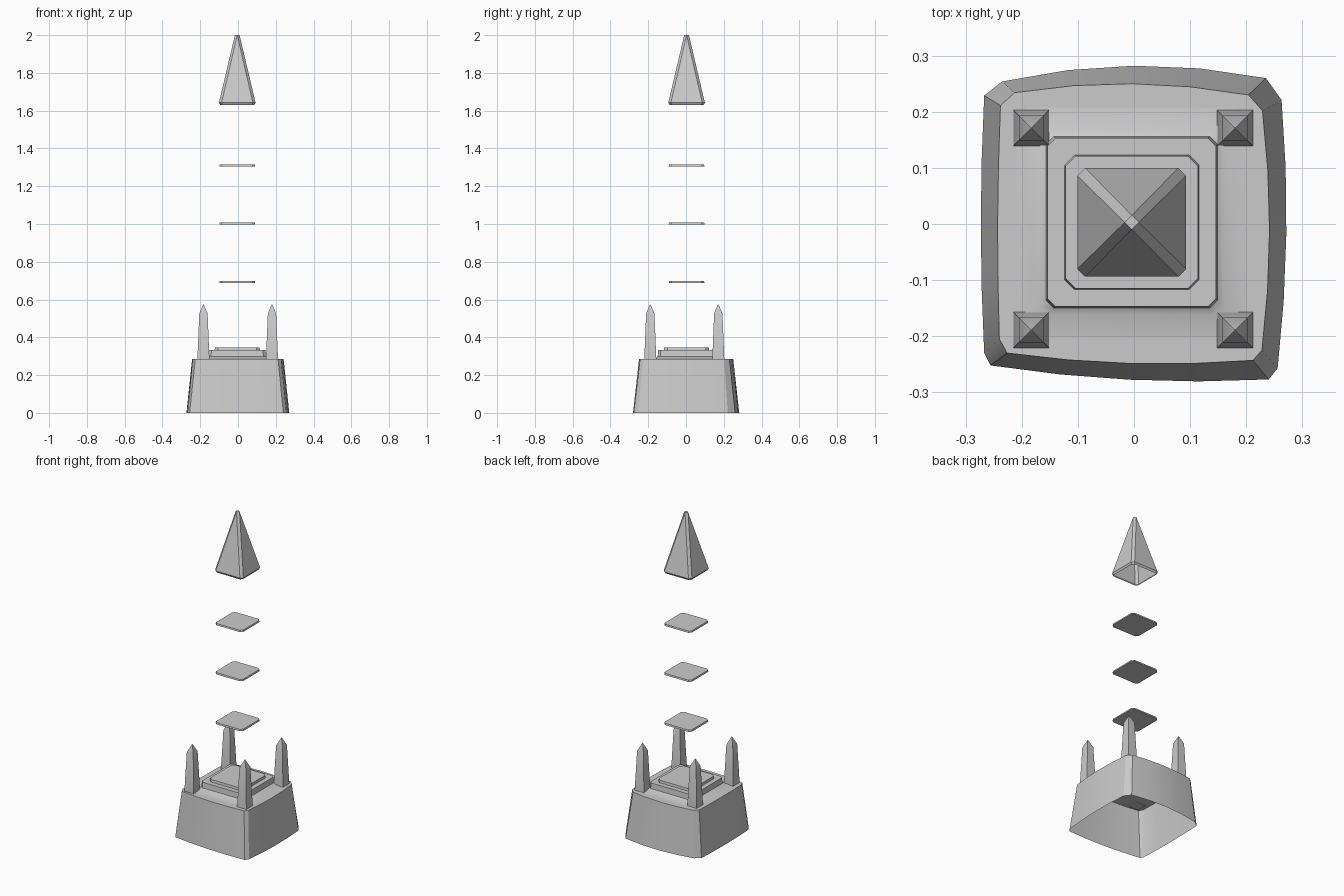
import bpy
import bmesh
from math import radians

cube = bpy.data.objects.get("Cube")
if cube:
    bpy.data.objects.remove(cube, do_unlink=True)

stone = bpy.data.materials.new("grey_stone")
stone.use_nodes = True
GREY = (0.6, 0.6, 0.6, 1)
stone.diffuse_color = GREY
stone.node_tree.nodes["Principled BSDF"].inputs["Base Color"].default_value = GREY

CENTRE = (-0.004, 0.003)


def loft(name, rings, floor=True, roof=True):
    """Join rings of points, bottom to top, with optional end faces."""
    bm = bmesh.new()
    loops = [[bm.verts.new(p) for p in ring] for ring in rings]
    for low, high in zip(loops, loops[1:]):
        for i in range(len(low)):
            j = (i + 1) % len(low)
            bm.faces.new((low[i], low[j], high[j], high[i]))
    if floor:
        bm.faces.new(loops[0][::-1])
    if roof:
        bm.faces.new(loops[-1])
    mesh = bpy.data.meshes.new(name)
    bm.to_mesh(mesh)
    bm.free()
    mesh.materials.append(stone)
    obj = bpy.data.objects.new(name, mesh)
    bpy.context.collection.objects.link(obj)
    bpy.ops.object.select_all(action="DESELECT")
    obj.select_set(True)
    bpy.context.view_layer.objects.active = obj
    bpy.ops.object.shade_smooth_by_angle(angle=radians(30))
    return obj


def cut_square(half, cut, z, centre=CENTRE):
    """Square ring with clipped corners."""
    inner = half - cut
    pts = []
    x, y, u, v = half, -inner, half, inner
    for _ in range(4):
        pts += [(x, y), (u, v)]
        x, y, u, v = -y, x, -v, u
    return [(centre[0] + a, centre[1] + b, z) for a, b in pts]


def square(half, z, centre):
    return [(centre[0] + a * half, centre[1] + b * half, z)
            for a, b in ((-1, -1), (1, -1), (1, 1), (-1, 1))]


def bowed_outline(sides, z, steps=4):
    """Four outward-bowed sides, each given as start, end and bulge."""
    pts = []
    for (ax, ay), (bx, by), bulge in sides:
        dx, dy = bx - ax, by - ay
        length = (dx * dx + dy * dy) ** 0.5
        for i in range(steps + 1):
            t = i / steps
            out = bulge * 4 * t * (1 - t) / length
            pts.append((ax + dx * t + dy * out, ay + dy * t - dx * out, z))
    return pts


# Hollow base with uneven bowed walls and clipped corners
foot = [((-0.256, -0.252), (0.24, -0.277), 0.013),
        ((0.256, -0.257), (0.263, 0.221), 0.012),
        ((0.235, 0.26), (-0.235, 0.254), 0.025),
        ((-0.267, 0.229), (-0.267, -0.23), 0.006)]
rim = [((-0.226, -0.23), (0.212, -0.243), 0.012),
       ((0.228, -0.225), (0.229, 0.202), 0.013),
       ((0.204, 0.23), (-0.213, 0.234), 0.018),
       ((-0.238, 0.211), (-0.24, -0.205), 0.004)]
loft("base", [bowed_outline(foot, 0), bowed_outline(rim, 0.285)], floor=False)

# Stepped plinth with a low flared skirt
loft("plinth", [cut_square(0.205, 0.02, 0.285), cut_square(0.165, 0.016, 0.29),
                cut_square(0.153, 0.014, 0.298), cut_square(0.15, 0.014, 0.332)],
     floor=False)
loft("plinth_cap", [cut_square(0.12, 0.018, 0.332), cut_square(0.118, 0.018, 0.347)],
     floor=False)

# Corner obelisks
for side, x in (("left", 0.18), ("right", -0.183)):
    for end, y in (("front", -0.189), ("back", 0.171)):
        c = (x, y)
        loft(f"{end}_{side}_obelisk",
             [square(0.032, 0.28, c), square(0.022, 0.527, c), square(0.001, 0.575, c)])

# Floating slabs
for label, z in (("lower", 0.692), ("middle", 1.003), ("upper", 1.309)):
    loft(f"{label}_slab", [cut_square(0.095, 0.014, z - 0.005),
                           cut_square(0.093, 0.014, z + 0.005)])

# Hollow spire with clipped edges
loft("spire", [cut_square(0.09, 0.012, 1.63), cut_square(0.097, 0.014, 1.642),
               cut_square(0.0125, 0.0124, 2.0)], floor=False)
